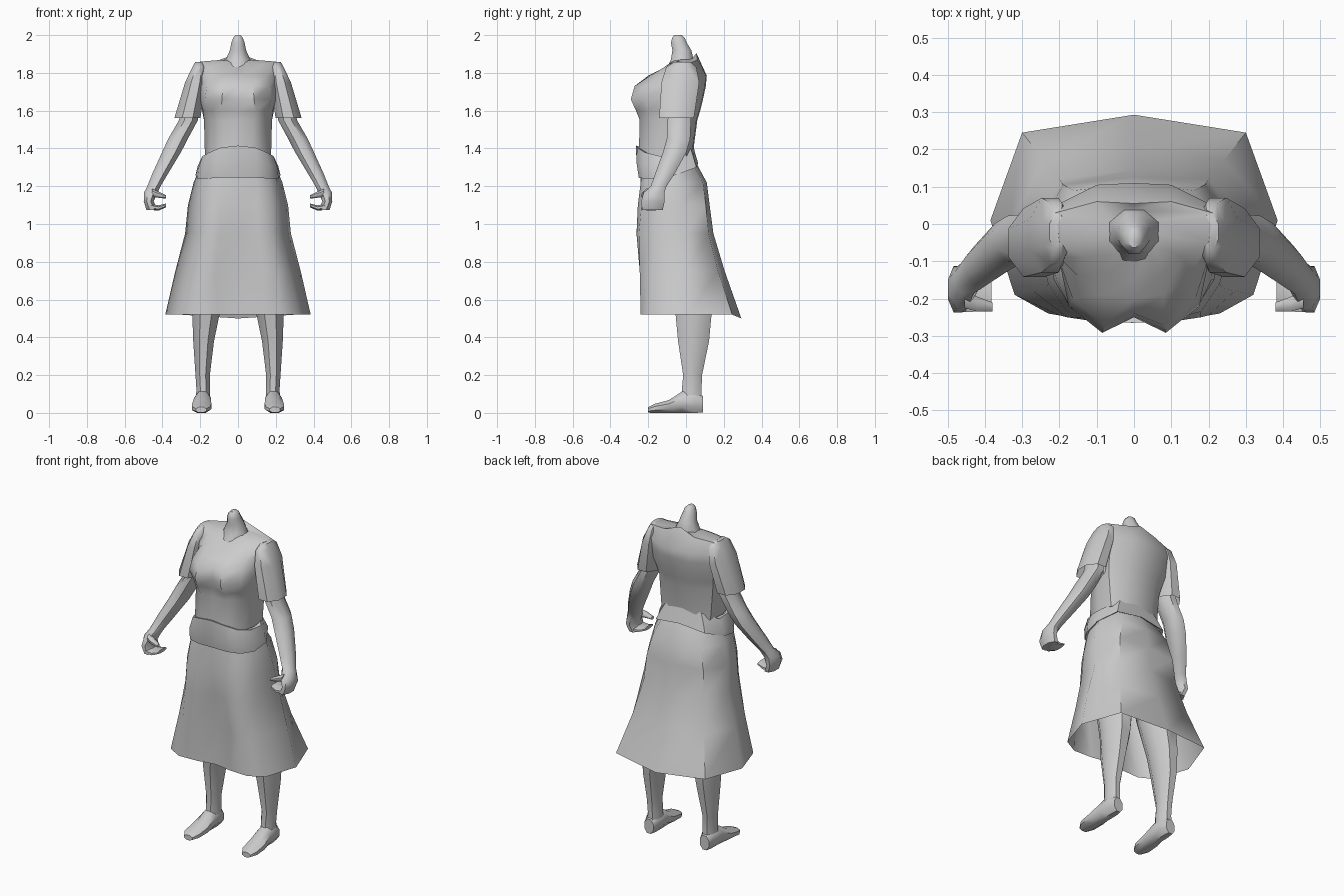
import bpy, bmesh, math

grey = bpy.data.materials.new("plain_grey")
grey.diffuse_color = (0.6, 0.6, 0.6, 1)


def loft(name, rings, cap_start=True, cap_end=True, angle=50):
    """Skin a stack of equal-sized closed rings."""
    bm = bmesh.new()
    loops = [[bm.verts.new(p) for p in r] for r in rings]
    n = len(loops[0])
    for a, b in zip(loops, loops[1:]):
        for i in range(n):
            j = (i + 1) % n
            bm.faces.new((a[i], a[j], b[j], b[i]))
    if cap_start:
        bm.faces.new(loops[0][::-1])
    if cap_end:
        bm.faces.new(loops[-1])
    bmesh.ops.recalc_face_normals(bm, faces=bm.faces)
    me = bpy.data.meshes.new(name)
    bm.to_mesh(me)
    bm.free()
    me.materials.append(grey)
    ob = bpy.data.objects.new(name, me)
    bpy.context.collection.objects.link(ob)
    bpy.ops.object.select_all(action='DESELECT')
    ob.select_set(True)
    bpy.context.view_layer.objects.active = ob
    bpy.ops.object.shade_smooth_by_angle(angle=math.radians(angle))
    return ob


def body_ring(half, z=None):
    """Mirror a half outline, front centre to back centre, into a full ring."""
    pts = [(p[0], p[1], p[2] if len(p) > 2 else z) for p in half]
    return pts + [(-x, y, h) for x, y, h in pts[-2:0:-1]]


def tube(name, data, axis='z', side=1, sides=8, **caps):
    """Loft of flat-sided ovals: centre x, y, z, then the two radii."""
    rings = []
    k = 1 / math.cos(math.pi / sides)
    for x, y, z, r1, r2 in data:
        ring = []
        for i in range(sides):
            t = (i + 0.5) * 2 * math.pi / sides
            u, v = r1 * k * math.cos(t), r2 * k * math.sin(t)
            p = {'z': (x + u, y + v, z), 'y': (x + u, y, z + v),
                 'x': (x, y + u, z + v)}[axis]
            ring.append((p[0] * side, p[1], p[2]))
        rings.append(ring)
    return loft(name, rings, **caps)


# Blouse: waist, bust and shoulders
blouse = [
    (1.36, [(0, -.25), (.08, -.25), (.15, -.2), (.175, -.1), (.165, 0), (.09, .03), (0, .035)]),
    (1.55, [(0, -.24), (.08, -.245), (.15, -.19), (.18, -.1), (.18, 0), (.1, .055), (0, .06)]),
    (1.60, [(0, -.24), (.09, -.265), (.16, -.2), (.185, -.1), (.19, .01), (.1, .07), (0, .075)]),
    (1.66, [(0, -.25), (.085, -.292), (.175, -.22), (.2, -.1), (.2, .03), (.1, .085), (0, .09)]),
    (1.73, [(0, -.24), (.08, -.272), (.165, -.2), (.2, -.1), (.21, .04), (.1, .1), (0, .105)]),
    (1.785, [(0, -.2), (.08, -.19), (.15, -.14), (.2, -.09), (.22, .045), (.1, .105), (0, .11)]),
]
shoulders = [(0, -.15, 1.80), (.08, -.13, 1.82), (.13, -.09, 1.845), (.2, -.05, 1.86),
             (.21, .03, 1.855), (.1, .06, 1.868), (0, .055, 1.905)]
collar = [(0, -.09, 1.835), (.04, -.08, 1.855), (.055, -.06, 1.865), (.065, -.03, 1.87),
          (.06, .01, 1.87), (.03, .035, 1.875), (0, .04, 1.885)]
loft("blouse", [body_ring(h, z) for z, h in blouse] + [body_ring(shoulders), body_ring(collar)])

# Neck
tube("neck", [(0, -.03, 1.83, .075, .07), (0, -.02, 1.87, .065, .06), (0, -.022, 1.92, .043, .05),
              (0, -.038, 1.96, .035, .042), (0, -.04, 1.985, .026, .033), (0, -.043, 2.0, .013, .02)])

# Skirt, open at the hem
skirt = [
    (.52, [(0, -.215), (.11, -.235), (.23, -.24), (.32, -.19), (.385, .01), (.3, .245), (0, .293, .50)]),
    (.75, [(0, -.205), (.12, -.245), (.2, -.245), (.27, -.18), (.332, 0), (.24, .17), (0, .205)]),
    (.95, [(0, -.22), (.1, -.262), (.18, -.25), (.235, -.17), (.28, 0), (.2, .12), (0, .145)]),
    (1.1, [(0, -.248), (.1, -.255), (.18, -.235), (.23, -.16), (.265, -.03), (.19, .105), (0, .125)]),
    (1.22, [(0, -.24), (.1, -.24), (.17, -.215), (.21, -.15), (.235, -.04), (.16, .09), (0, .11)]),
    (1.35, [(0, -.24), (.09, -.23), (.14, -.2), (.175, -.13), (.18, -.04), (.12, .02), (0, .04)]),
]
loft("skirt", [body_ring(h, z) for z, h in skirt], cap_start=False)

# Waist sash, peaked at the front and back
sash = [
    [(0, -.24, 1.25), (.1, -.238, 1.25), (.16, -.21, 1.25), (.2, -.15, 1.25), (.21, -.05, 1.27), (.15, .04, 1.31), (0, .05, 1.33)],
    [(0, -.25, 1.245), (.1, -.25, 1.245), (.17, -.22, 1.24), (.215, -.15, 1.24), (.225, -.05, 1.26), (.165, .055, 1.30), (0, .065, 1.32)],
    [(0, -.262, 1.33), (.1, -.262, 1.325), (.17, -.225, 1.31), (.208, -.15, 1.3), (.212, -.05, 1.31), (.145, .04, 1.35), (0, .05, 1.37)],
    [(0, -.265, 1.415), (.09, -.26, 1.405), (.15, -.22, 1.38), (.188, -.14, 1.36), (.19, -.05, 1.355), (.12, .025, 1.40), (0, .035, 1.43)],
    [(0, -.245, 1.41), (.08, -.24, 1.4), (.14, -.2, 1.375), (.17, -.13, 1.355), (.17, -.05, 1.35), (.1, .015, 1.395), (0, .022, 1.42)],
]
loft("waist_sash", [body_ring(h) for h in sash], cap_start=False, cap_end=False)

for s, label in ((1, "right"), (-1, "left")):
    # Short sleeve, open at the cuff
    tube(f"{label}_sleeve", [(.205, -.02, 1.857, .022, .045), (.207, -.025, 1.83, .035, .08),
                             (.225, -.03, 1.75, .055, .1), (.268, -.05, 1.56, .069, .092)],
         side=s, cap_end=False)
    # Arm down to the wrist and fist
    tube(f"{label}_arm", [(.25, -.035, 1.68, .045, .055), (.262, -.035, 1.55, .05, .062),
                          (.318, -.04, 1.45, .052, .062), (.352, -.06, 1.38, .05, .062),
                          (.41, -.11, 1.27, .042, .052), (.445, -.145, 1.2, .035, .042),
                          (.462, -.17, 1.165, .036, .055), (.473, -.175, 1.12, .026, .062),
                          (.455, -.178, 1.075, .03, .055)], side=s)
    # Curled fingers and thumb
    tube(f"{label}_fingers", [(.46, -.18, 1.09, .056, .016), (.42, -.185, 1.085, .05, .014),
                              (.382, -.185, 1.098, .044, .01)], axis='x', side=s)
    tube(f"{label}_thumb", [(.455, -.2, 1.165, .025, .022), (.42, -.215, 1.155, .02, .016),
                            (.38, -.222, 1.143, .012, .009)], axis='x', side=s)
    # Leg
    tube(f"{label}_leg", [(.125, -.03, 1.05, .11, .13), (.15, .01, .75, .095, .115),
                          (.17, .04, .52, .072, .095), (.182, .04, .38, .055, .082),
                          (.187, .035, .2, .038, .05), (.184, .03, .12, .036, .052),
                          (.186, .03, .05, .04, .055)], side=s)
    # Foot
    tube(f"{label}_foot", [(.187, .09, .045, .03, .043), (.187, .05, .06, .042, .06),
                           (.188, -.02, .057, .044, .057), (.192, -.09, .034, .051, .034),
                           (.195, -.165, .024, .048, .024), (.195, -.2, .016, .028, .015)],
         axis='y', side=s)
